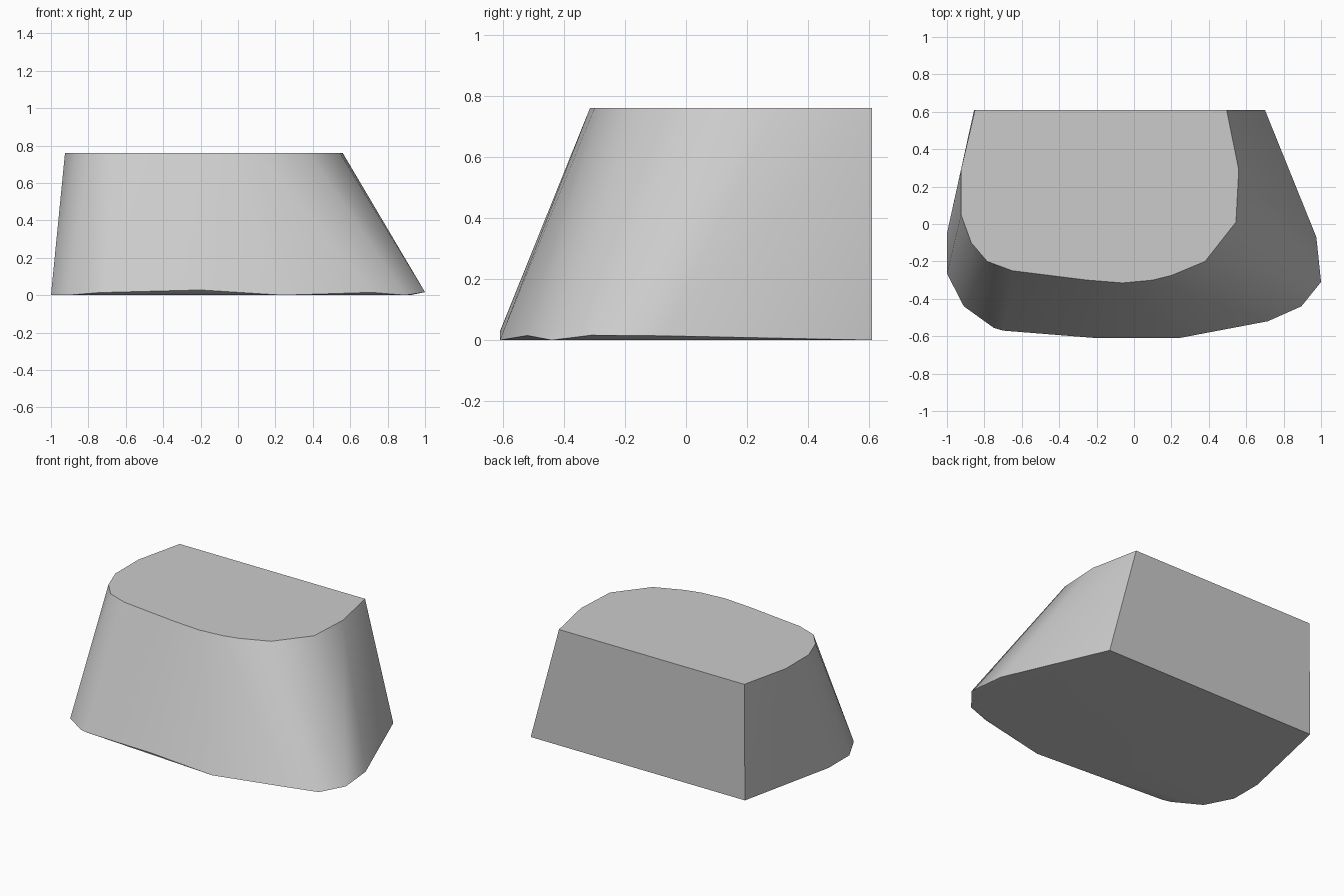
import bpy
import bmesh
import math

if "Cube" in bpy.data.objects:
    bpy.data.objects.remove(bpy.data.objects["Cube"], do_unlink=True)

HEIGHT, BACK = 0.76, 0.61

# Outline of the flat top, counter-clockwise from the back left corner
top = [(0.495, BACK), (-0.85, BACK), (-0.925, 0.29), (-0.925, 0.05),
       (-0.87, -0.10), (-0.785, -0.20), (-0.65, -0.25), (-0.25, -0.30),
       (-0.06, -0.315), (0.10, -0.30), (0.20, -0.275), (0.38, -0.20),
       (0.545, 0.01), (0.56, 0.29)]

# Lower rim, slightly lifted in places: x, y, z
rim = [(0.70, BACK, 0), (-0.855, BACK, 0), (-1, -0.05, 0), (-1, -0.265, 0),
       (-0.91, -0.44, 0), (-0.75, -0.555, 0.013), (-0.70, -0.57, 0.015),
       (-0.20, -0.61, 0.028), (0.24, -0.61, 0), (0.715, -0.52, 0.015),
       (0.895, -0.44, 0), (1, -0.31, 0.016), (0.975, -0.07, 0.014)]

# Flat underside just inside the lifted rim
underside = [(x * 0.92, min(y * 0.92, BACK), 0) for x, y, z in rim if z > 0]

# Stretch a skin over the outlines
bm = bmesh.new()
for point in [(x, y, HEIGHT) for x, y in top] + rim + underside:
    bm.verts.new(point)
hull = bmesh.ops.convex_hull(bm, input=bm.verts)
bmesh.ops.delete(bm, geom=[v for v in bm.verts if not v.link_faces], context='VERTS')
bmesh.ops.dissolve_limit(bm, angle_limit=math.radians(0.5),
                         verts=bm.verts, edges=bm.edges)
bmesh.ops.recalc_face_normals(bm, faces=bm.faces)
mesh = bpy.data.meshes.new("tapered_block")
bm.to_mesh(mesh)
bm.free()

block = bpy.data.objects.new("tapered_block", mesh)
bpy.context.collection.objects.link(block)

# Plain grey
grey = bpy.data.materials.new("light_grey")
grey.use_nodes = True
colour = (0.6, 0.6, 0.6, 1)
grey.diffuse_color = colour
grey.node_tree.nodes["Principled BSDF"].inputs["Base Color"].default_value = colour
mesh.materials.append(grey)

# Soft sides, crisp top, back and base
bpy.ops.object.select_all(action='DESELECT')
block.select_set(True)
bpy.context.view_layer.objects.active = block
bpy.ops.object.shade_smooth_by_angle(angle=math.radians(40))
